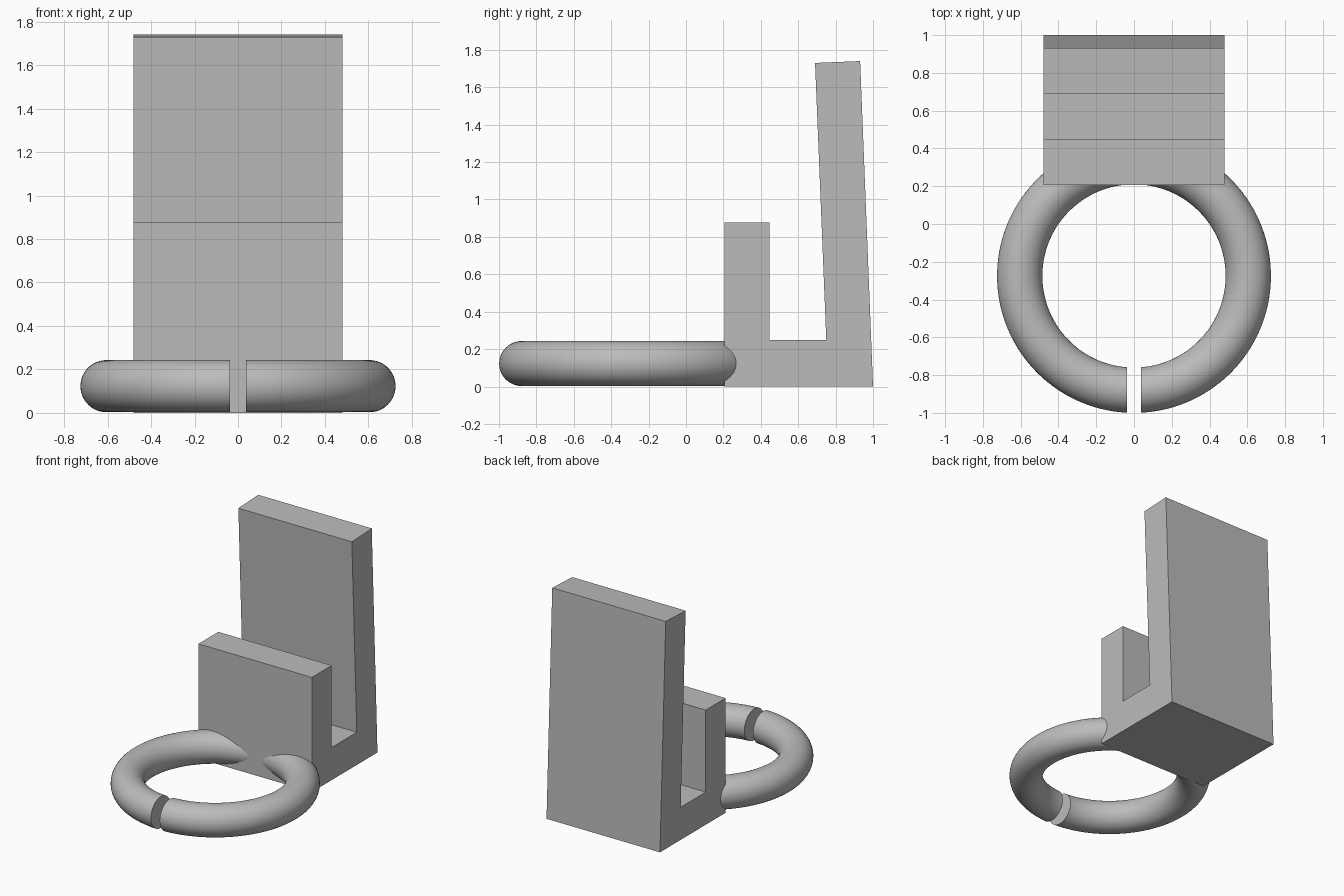
import bpy
import bmesh
from math import sin, cos, tau, sqrt, asin, radians

cube = bpy.data.objects.get("Cube")
if cube:
    bpy.data.objects.remove(cube, do_unlink=True)

grey = bpy.data.materials.new("plain grey")
grey.use_nodes = True
colour = (0.5, 0.5, 0.5, 1)
grey.diffuse_color = colour
grey.node_tree.nodes["Principled BSDF"].inputs["Base Color"].default_value = colour


def finish(name, bm):
    bmesh.ops.recalc_face_normals(bm, faces=bm.faces)
    mesh = bpy.data.meshes.new(name)
    bm.to_mesh(mesh)
    bm.free()
    mesh.materials.append(grey)
    obj = bpy.data.objects.new(name, mesh)
    bpy.context.collection.objects.link(obj)
    return obj


# Holder: side profile (y, z) extruded across x
profile = [(0.207, 0), (1, 0), (0.931, 1.74), (0.69, 1.73),
           (0.75, 0.25), (0.447, 0.25), (0.447, 0.877), (0.207, 0.877)]
half_width = 0.48
bm = bmesh.new()
face = bm.faces.new([bm.verts.new((-half_width, y, z)) for y, z in profile])
side = bmesh.ops.extrude_face_region(bm, geom=[face])["geom"]
bmesh.ops.translate(bm, vec=(2 * half_width, 0, 0),
                    verts=[v for v in side if isinstance(v, bmesh.types.BMVert)])
finish("slotted_holder", bm)

# Ring: round tube swept around, with a straight-sided gap at the front
centre_y, centre_z = -0.275, 0.123
major, minor = 0.605, 0.12
gap = 0.037
segments, sides = 128, 48
start = asin(gap / major)
bm = bmesh.new()
loops = []
for i in range(segments + 1):
    a = start + (tau - 2 * start) * i / segments
    loop = []
    for j in range(sides):
        b = tau * j / sides
        r = major + minor * cos(b)
        x, y = r * sin(a), -r * cos(a)
        if i in (0, segments):
            x = gap if i == 0 else -gap
            y = -sqrt(r * r - gap * gap)
        loop.append(bm.verts.new((x, centre_y + y, centre_z + minor * sin(b))))
    loops.append(loop)
for p, q in zip(loops, loops[1:]):
    for j in range(sides):
        k = (j + 1) % sides
        bm.faces.new((p[j], p[k], q[k], q[j]))
bm.faces.new(loops[0])
bm.faces.new(loops[-1])
ring = finish("split_ring", bm)

bpy.ops.object.select_all(action="DESELECT")
ring.select_set(True)
bpy.context.view_layer.objects.active = ring
bpy.ops.object.shade_smooth_by_angle(angle=radians(35))
